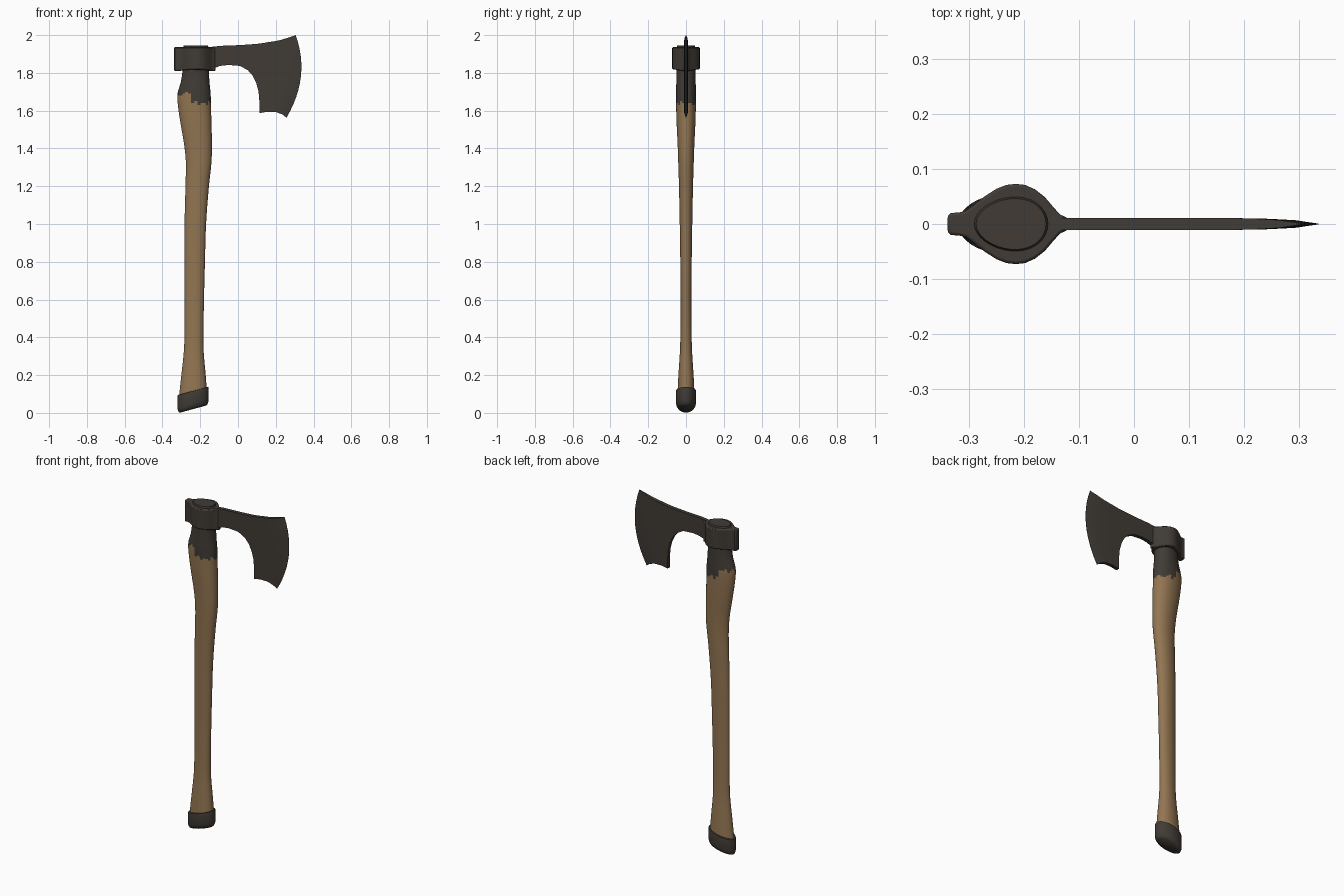
import bpy, bmesh, math

def material(name, rgb):
    m = bpy.data.materials.new(name)
    m.diffuse_color = (*rgb, 1)
    return m

IRON = material("dark iron", (0.052, 0.044, 0.036))
WOOD = material("brown wood", (0.29, 0.178, 0.084))
SIDES = 32

def finish(name, bm, mats, angle=40, bevel=0):
    bmesh.ops.recalc_face_normals(bm, faces=bm.faces)
    me = bpy.data.meshes.new(name)
    bm.to_mesh(me)
    bm.free()
    ob = bpy.data.objects.new(name, me)
    bpy.context.collection.objects.link(ob)
    for m in mats:
        me.materials.append(m)
    if bevel:
        b = ob.modifiers.new("soft edges", 'BEVEL')
        b.width, b.segments, b.limit_method = bevel, 2, 'ANGLE'
        b.angle_limit = math.radians(50)
    bpy.ops.object.select_all(action='DESELECT')
    ob.select_set(True)
    bpy.context.view_layer.objects.active = ob
    bpy.ops.object.shade_smooth_by_angle(angle=math.radians(angle))
    return ob

def loft(rings):
    """Skin a list of closed rings of points and cap both ends."""
    bm = bmesh.new()
    vs = [[bm.verts.new(p) for p in r] for r in rings]
    n = len(vs[0])
    for a, b in zip(vs, vs[1:]):
        for i in range(n):
            j = (i + 1) % n
            bm.faces.new((a[i], a[j], b[j], b[i]))
    bm.faces.new(vs[0])
    bm.faces.new(vs[-1])
    return bm

def egg(x0, x1, ry, z, slope=0.0, point=0.12):
    """Egg ring, pointed towards -x, optionally tilted along x."""
    cx, rx = (x0 + x1) / 2, (x1 - x0) / 2
    out = []
    for i in range(SIDES):
        a = 2 * math.pi * i / SIDES
        c, s = math.cos(a), math.sin(a)
        out.append((cx + rx * c, ry * s * (1 + point * c), z + slope * rx * c))
    return out

def spline(keys, z):
    """Smooth interpolation of (z, ...) rows."""
    i = max(k for k in range(len(keys) - 1) if keys[k][0] <= z + 1e-9)
    p = [keys[max(i - 1, 0)], keys[i], keys[i + 1], keys[min(i + 2, len(keys) - 1)]]
    h = p[2][0] - p[1][0]
    t = (z - p[1][0]) / h
    res = []
    for k in range(1, len(keys[0])):
        m1 = (p[2][k] - p[0][k]) / (p[2][0] - p[0][0]) * h
        m2 = (p[3][k] - p[1][k]) / (p[3][0] - p[1][0]) * h
        res.append((2*t**3 - 3*t**2 + 1) * p[1][k] + (t**3 - 2*t**2 + t) * m1
                   + (3*t**2 - 2*t**3) * p[2][k] + (t**3 - t**2) * m2)
    return res

# Handle: z, back edge x, front edge x, half depth
HANDLE = [
    (0.08, -0.313, -0.162, 0.046), (0.20, -0.300, -0.171, 0.040),
    (0.35, -0.285, -0.183, 0.031), (0.60, -0.283, -0.180, 0.028),
    (0.80, -0.283, -0.175, 0.030), (1.00, -0.283, -0.169, 0.033),
    (1.20, -0.278, -0.154, 0.037), (1.33, -0.276, -0.140, 0.041),
    (1.42, -0.285, -0.138, 0.044), (1.52, -0.302, -0.140, 0.049),
    (1.62, -0.317, -0.143, 0.052), (1.69, -0.320, -0.145, 0.053),
    (1.75, -0.303, -0.151, 0.051), (1.82, -0.293, -0.154, 0.051),
    (1.93, -0.293, -0.154, 0.051)]
heights = [0.08 + 0.05 * i for i in range(31)]
heights += [1.60 + 0.01 * i for i in range(13)] + [1.75, 1.78, 1.82, 1.87, 1.93]
rings = [egg(*spline(HANDLE, z), z) for z in heights]
rings.append(egg(-0.287, -0.160, 0.046, 1.945))
bm = loft(rings)
for f in bm.faces:
    c = f.calc_center_median()
    # Ragged lower border of the dark wrapping
    border = 1.69 if c.x < -0.255 else 1.64
    border += 0.008 * math.sin(c.x * 140 + c.y * 90)
    f.material_index = 0 if c.z > border else 1
finish("handle", bm, [IRON, WOOD])

# Slanted end cap with a rounded bottom
CAP = [(0.020, 0.84, 0.62), (0.025, 0.93, 0.78), (0.036, 0.985, 0.92), (0.052, 1, 1),
       (0.108, 1, 1), (0.116, 0.98, 0.97), (0.117, 0.88, 0.80)]
finish("end_cap", loft([egg(-0.238 - 0.082 * sx, -0.238 + 0.082 * sx, 0.054 * sy, z, 0.27, 0.03)
                        for z, sx, sy in CAP]), [IRON])

# Collar around the handle, with the square poll behind it
HALF = [(-0.339, 0.015), (-0.333, 0.020), (-0.318, 0.021), (-0.306, 0.024), (-0.292, 0.034),
        (-0.272, 0.050), (-0.250, 0.064), (-0.232, 0.071), (-0.215, 0.073), (-0.198, 0.071),
        (-0.180, 0.063), (-0.162, 0.049), (-0.146, 0.030), (-0.134, 0.017), (-0.120, 0.011)]
outline = HALF + [(x, -y) for x, y in reversed(HALF)]
def collar_ring(z, wave):
    return [(x, y, z + wave * abs(y) / 0.073) for x, y in outline]
finish("collar", loft([collar_ring(1.808, 0.012), collar_ring(1.936, 0)]), [IRON], 35, 0.005)

# Blade: stations of top (x, z), bottom (x, z), half thickness, bow of the column
BLADE = [
    (-0.160, 1.934, -0.160, 1.815, 0.012, 0), (-0.130, 1.939, -0.130, 1.824, 0.011, 0),
    (-0.095, 1.943, -0.095, 1.837, 0.011, 0), (-0.050, 1.945, -0.050, 1.842, 0.011, 0),
    (0.010, 1.947, 0.010, 1.837, 0.011, 0), (0.050, 1.950, 0.052, 1.814, 0.011, 0),
    (0.080, 1.952, 0.078, 1.785, 0.011, 0), (0.105, 1.954, 0.097, 1.745, 0.011, 0),
    (0.125, 1.957, 0.109, 1.700, 0.011, 0), (0.140, 1.959, 0.113, 1.650, 0.011, 0),
    (0.155, 1.962, 0.113, 1.587, 0.011, 0.005), (0.190, 1.967, 0.155, 1.594, 0.0105, 0.018),
    (0.225, 1.974, 0.200, 1.593, 0.0095, 0.030), (0.265, 1.986, 0.235, 1.580, 0.007, 0.041),
    (0.305, 2.000, 0.257, 1.563, 0.0006, 0.052)]
STEPS = 12
rings = []
for tx, tz, bx, bz, th, bow in BLADE:
    line = []
    for i in range(STEPS + 1):
        t = i / STEPS
        line.append((bx + (tx - bx) * t + bow * 4 * t * (1 - t), bz + (tz - bz) * t))
    rings.append([(x, -th, z) for x, z in line] + [(x, th, z) for x, z in reversed(line)])
finish("blade", loft(rings), [IRON], 35)
